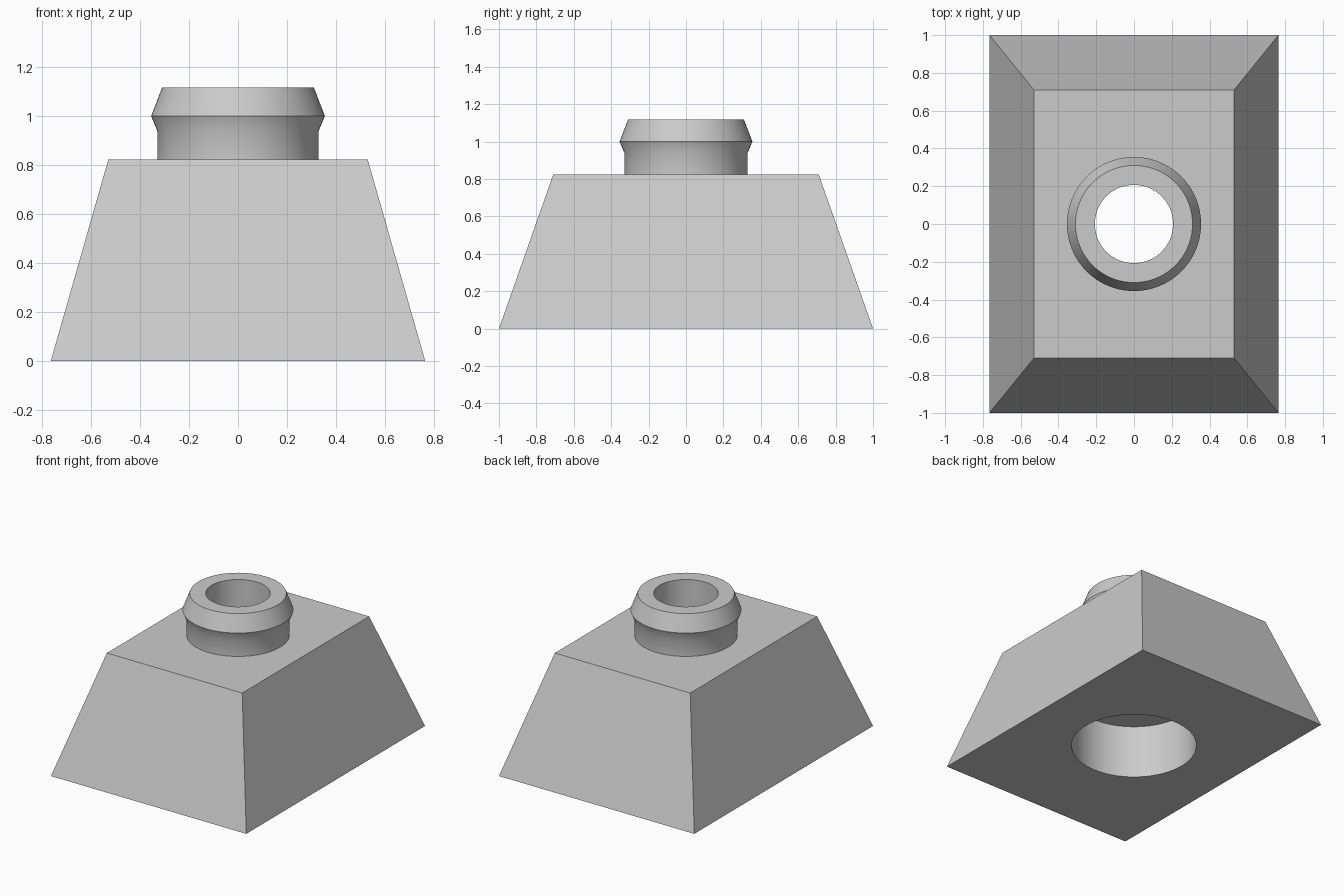
import bpy
import bmesh
from math import cos, sin, tau, radians

cube = bpy.data.objects.get("Cube")
if cube:
    bpy.data.objects.remove(cube, do_unlink=True)

SEGMENTS = 96
BODY_TOP = 0.823

grey = bpy.data.materials.new("plain_grey")
grey.use_nodes = True
colour = (0.6, 0.6, 0.6, 1)
grey.diffuse_color = colour
grey.node_tree.nodes["Principled BSDF"].inputs["Base Color"].default_value = colour


def loft(name, rings):
    """Closed solid through a stack of rings with equal point counts."""
    bm = bmesh.new()
    loops = [[bm.verts.new(p) for p in ring] for ring in rings]
    n = len(loops[0])
    for low, high in zip(loops, loops[1:]):
        for i in range(n):
            j = (i + 1) % n
            bm.faces.new((low[i], low[j], high[j], high[i]))
    bm.faces.new(loops[0][::-1])
    bm.faces.new(loops[-1])
    bmesh.ops.recalc_face_normals(bm, faces=bm.faces)
    mesh = bpy.data.meshes.new(name)
    bm.to_mesh(mesh)
    bm.free()
    mesh.materials.append(grey)
    obj = bpy.data.objects.new(name, mesh)
    bpy.context.collection.objects.link(obj)
    return obj


def rectangle(hx, hy, z):
    return [(sx * hx, sy * hy, z) for sx, sy in ((-1, -1), (1, -1), (1, 1), (-1, 1))]


def circle(r, z):
    steps = [tau * i / SEGMENTS for i in range(SEGMENTS)]
    return [(r * cos(a), r * sin(a), z) for a in steps]


def combine(target, tool, operation):
    mod = target.modifiers.new(operation.lower(), "BOOLEAN")
    mod.operation = operation
    mod.solver = "EXACT"
    mod.object = tool
    bpy.context.view_layer.objects.active = target
    bpy.ops.object.modifier_apply(modifier=mod.name)
    bpy.data.objects.remove(tool, do_unlink=True)


# Tapered block
body = loft("tapered_base", [rectangle(0.765, 1, 0), rectangle(0.53, 0.71, BODY_TOP)])

# Barbed collar, sunk into the block before joining
profile = [(0.33, 0.7), (0.33, 0.94), (0.355, 1.0), (0.31, 1.117)]
collar = loft("collar", [circle(r, z) for r, z in profile])
combine(body, collar, "UNION")

# Through hole with a wider recess underneath
bore_profile = [(0.41, -0.1), (0.41, 0.38), (0.207, 0.38), (0.207, 1.3)]
bore = loft("bore", [circle(r, z) for r, z in bore_profile])
bore.hide_render = True
combine(body, bore, "DIFFERENCE")

# Smooth round walls, crisp edges
bpy.ops.object.select_all(action="DESELECT")
body.select_set(True)
bpy.context.view_layer.objects.active = body
bpy.ops.object.shade_smooth_by_angle(angle=radians(30))
